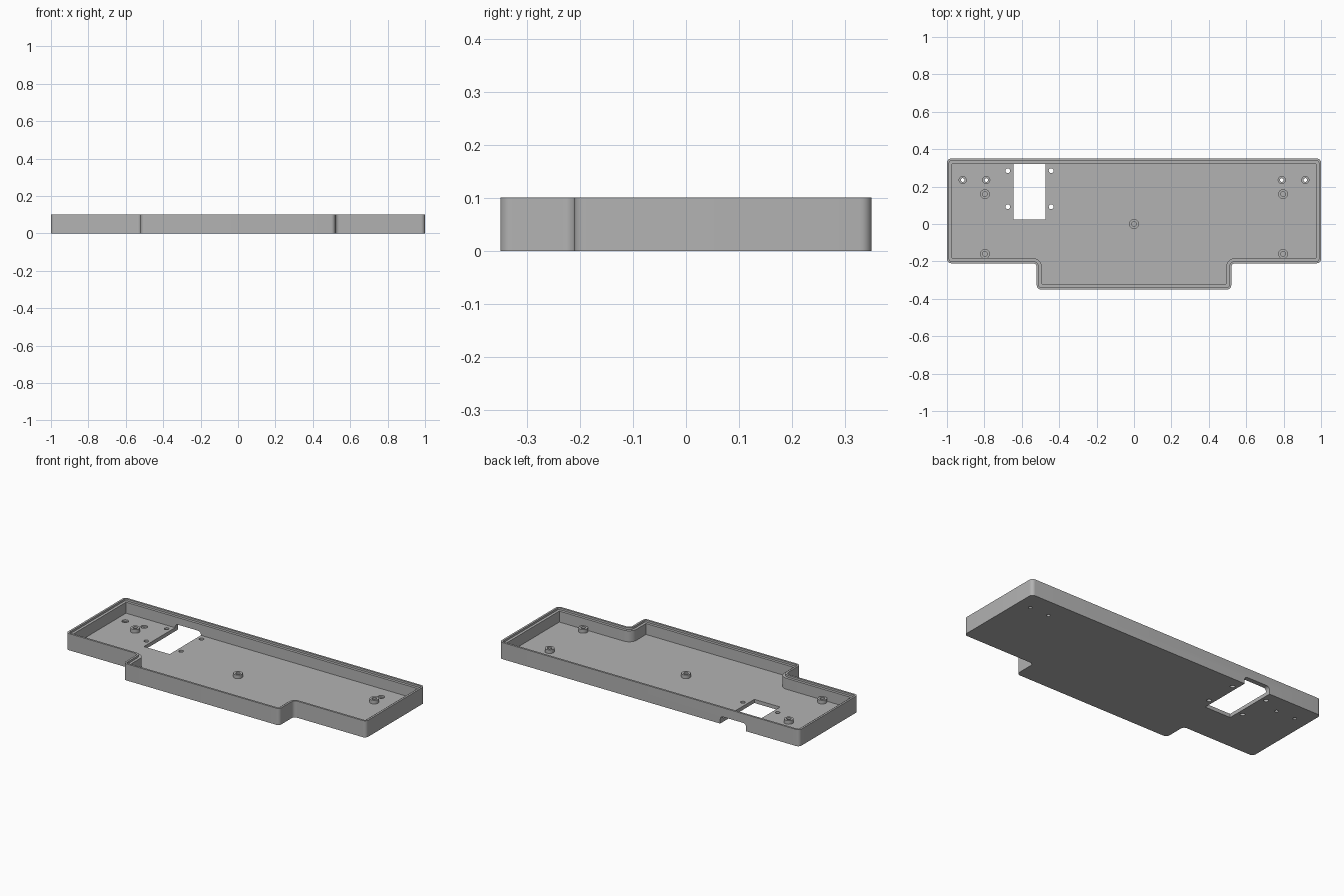
import bpy, bmesh
from math import pi, sin, cos, radians
from mathutils import Vector, Matrix

if "Cube" in bpy.data.objects:
    bpy.data.objects.remove(bpy.data.objects["Cube"], do_unlink=True)

HEIGHT, FLOOR, LEDGE = 0.1, 0.022, 0.088
WALL, LIP, RADIUS = 0.028, 0.012, 0.022

grey = bpy.data.materials.new("plain grey")
grey.use_nodes = True
grey.diffuse_color = (0.45, 0.45, 0.45, 1)
grey.node_tree.nodes["Principled BSDF"].inputs["Base Color"].default_value = grey.diffuse_color


def finish(name, bm):
    bmesh.ops.recalc_face_normals(bm, faces=bm.faces)
    mesh = bpy.data.meshes.new(name)
    bm.to_mesh(mesh)
    bm.free()
    mesh.materials.append(grey)
    obj = bpy.data.objects.new(name, mesh)
    bpy.context.collection.objects.link(obj)
    return obj


def prism(name, points, low, high):
    """Extrude a flat outline from z = low to z = high."""
    bm = bmesh.new()
    face = bm.faces.new([bm.verts.new((x, y, low)) for x, y in points])
    new = bmesh.ops.extrude_face_region(bm, geom=[face])["geom"]
    verts = [v for v in new if isinstance(v, bmesh.types.BMVert)]
    bmesh.ops.translate(bm, verts=verts, vec=(0, 0, high - low))
    return finish(name, bm)


def rounded(corners, radii, steps=8):
    """Fillet the right-angled corners of a polygon."""
    out = []
    for i, corner in enumerate(corners):
        p, r = Vector(corner), radii[i]
        a = (Vector(corners[i - 1]) - p).normalized()
        b = (Vector(corners[(i + 1) % len(corners)]) - p).normalized()
        if r <= 0:
            out.append(p)
            continue
        for k in range(steps + 1):
            t = k / steps * pi / 2
            out.append(p + a * r * (1 - sin(t)) + b * r * (1 - cos(t)))
    return out


def tray_outline(inset):
    """T-shaped outline, moved inwards by the inset."""
    x, tab = 1 - inset, 0.52 - inset
    back, front, wing = 0.35 - inset, -0.35 + inset, -0.21 + inset
    corners = [(-x, back), (-x, wing), (-tab, wing), (-tab, front),
               (tab, front), (tab, wing), (x, wing), (x, back)]
    convex, concave = max(RADIUS - inset, 0), RADIUS + inset
    return rounded(corners, [concave if i in (2, 5) else convex for i in range(8)])


def circle(x, y, r, sides=32):
    return [(x + r * cos(2 * pi * k / sides), y + r * sin(2 * pi * k / sides)) for k in range(sides)]


def cut(target, cutter):
    mod = target.modifiers.new("cut", "BOOLEAN")
    mod.operation, mod.solver, mod.object = "DIFFERENCE", "EXACT", cutter
    bpy.context.view_layer.objects.active = target
    bpy.ops.object.modifier_apply(modifier=mod.name)
    bpy.data.objects.remove(cutter, do_unlink=True)


def smooth(obj):
    bpy.ops.object.select_all(action="DESELECT")
    obj.select_set(True)
    bpy.context.view_layer.objects.active = obj
    bpy.ops.object.shade_smooth_by_angle(angle=radians(30))


# Tray with hollow interior and stepped rim
tray = prism("tray", tray_outline(0), 0, HEIGHT)
cut(tray, prism("cavity_cutter", tray_outline(WALL), FLOOR, HEIGHT + 0.1))
cut(tray, prism("rim_cutter", tray_outline(LIP), LEDGE, HEIGHT + 0.1))

# Floor window that runs out through a rounded notch under the back wall
left, right, top = -0.645, -0.473, 0.045
profile = rounded([(left, -0.05), (right, -0.05), (right, top), (left, top)], [0, 0, 0.02, 0.02])
window = prism("window_cutter", profile, -0.4, -0.025)
window.data.transform(Matrix.Rotation(pi / 2, 4, "X"))
cut(tray, window)

# Screw holes around the window
for x in (-0.675, -0.443):
    for y in (0.285, 0.092):
        cut(tray, prism("hole_cutter", circle(x, y, 0.013), -0.1, 0.06))

# Counterbored holes near the back corners
for x in (-0.916, -0.79, 0.79, 0.916):
    cut(tray, prism("hole_cutter", circle(x, 0.235, 0.010), -0.1, 0.06))
    cut(tray, prism("bore_cutter", circle(x, 0.235, 0.019), 0.012, 0.06))
smooth(tray)


# Hollow standoffs on the floor
def standoff(name, x, y, outer=0.026, inner=0.013, top=0.044):
    bm = bmesh.new()
    path = [(inner, FLOOR - 0.002), (inner, top), (outer, top), (outer, FLOOR - 0.002)]
    verts = [bm.verts.new((r, 0, z)) for r, z in path]
    edges = [bm.edges.new(pair) for pair in zip(verts, verts[1:])]
    bmesh.ops.spin(bm, geom=verts + edges, axis=(0, 0, 1), cent=(0, 0, 0), angle=2 * pi, steps=32)
    bmesh.ops.remove_doubles(bm, verts=bm.verts, dist=0.0001)
    obj = finish(name, bm)
    obj.location = (x, y, 0)
    smooth(obj)


standoff("standoff_centre", 0, 0)
for side, x in (("left", 0.797), ("right", -0.797)):
    for end, y in (("back", 0.16), ("front", -0.16)):
        standoff(f"standoff_{end}_{side}", x, y)
